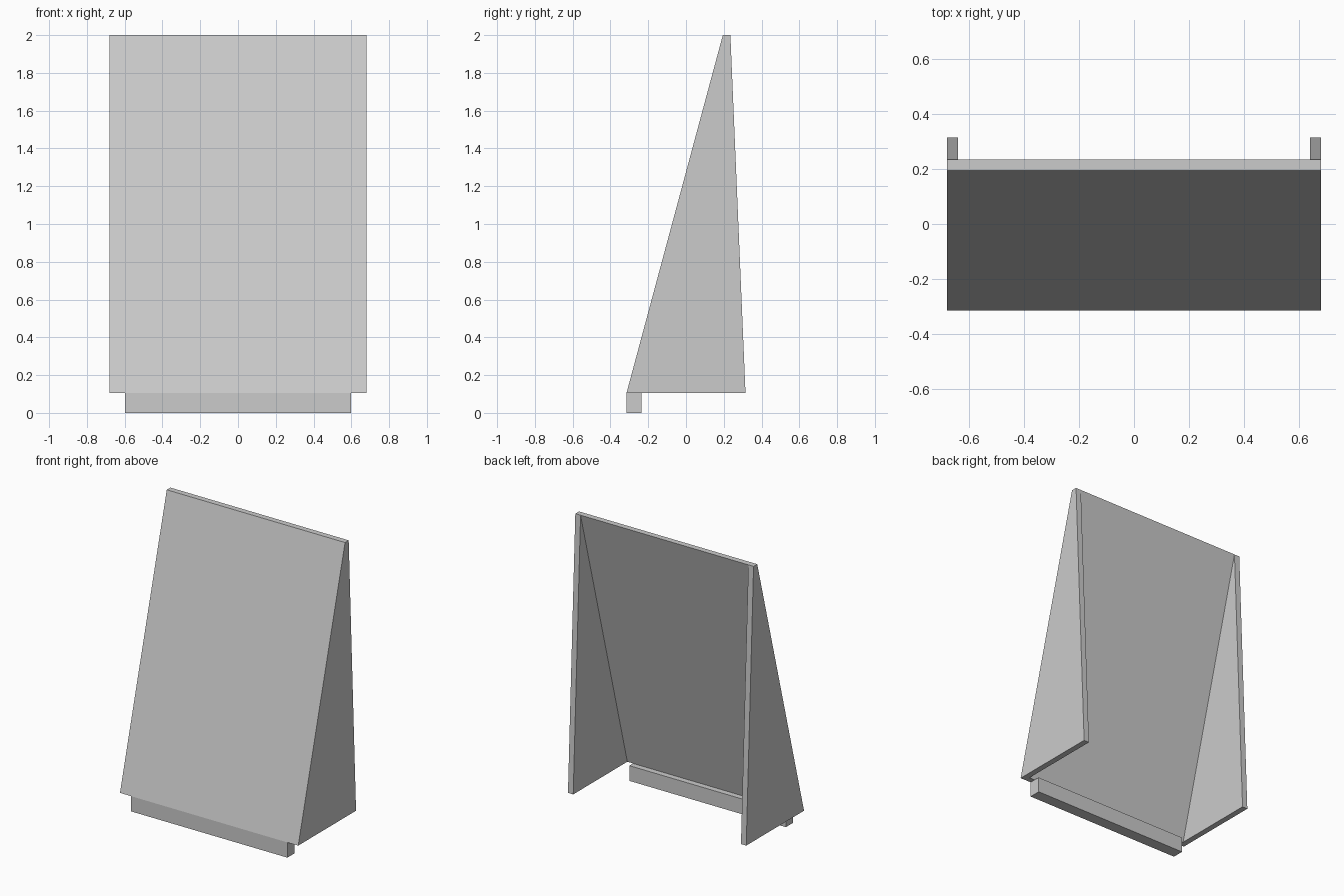
import bpy

cube = bpy.data.objects.get("Cube")
if cube:
    bpy.data.objects.remove(cube, do_unlink=True)

WIDTH = 0.68       # half width of the board
THICK = 0.04       # thickness of board and wings
BOTTOM, TOP = 0.105, 2.0
FRONT, BACK = -0.315, 0.315
RIDGE = 0.195      # front edge of the top

grey = bpy.data.materials.new("light_grey")
grey.use_nodes = True
colour = (0.6, 0.6, 0.6, 1)
grey.diffuse_color = colour
grey.node_tree.nodes["Principled BSDF"].inputs["Base Color"].default_value = colour


def extrude_profile(name, profile, x0, x1):
    """Extrude a side profile of (y, z) points from x0 to x1."""
    n = len(profile)
    verts = [(x, y, z) for x in (x0, x1) for y, z in profile]
    faces = [tuple(reversed(range(n))), tuple(range(n, 2 * n))]
    faces += [(i, (i + 1) % n, (i + 1) % n + n, i + n) for i in range(n)]
    mesh = bpy.data.meshes.new(name)
    mesh.from_pydata(verts, [], faces)
    mesh.materials.append(grey)
    obj = bpy.data.objects.new(name, mesh)
    bpy.context.collection.objects.link(obj)
    return obj


# Leaning front board
extrude_profile("front_board", [(FRONT, BOTTOM), (FRONT + THICK, BOTTOM),
                                (RIDGE + THICK, TOP), (RIDGE, TOP)], -WIDTH, WIDTH)

# Triangular side wings behind the board
wing = [(FRONT + THICK, BOTTOM), (BACK, BOTTOM), (RIDGE + THICK, TOP)]
extrude_profile("right_wing", wing, -WIDTH, -WIDTH + THICK)
extrude_profile("left_wing", wing, WIDTH - THICK, WIDTH)

# Foot bar under the front edge
foot_back = FRONT + 0.08
extrude_profile("foot_bar", [(FRONT, 0), (foot_back, 0),
                             (foot_back, BOTTOM), (FRONT, BOTTOM)], -0.597, 0.597)
